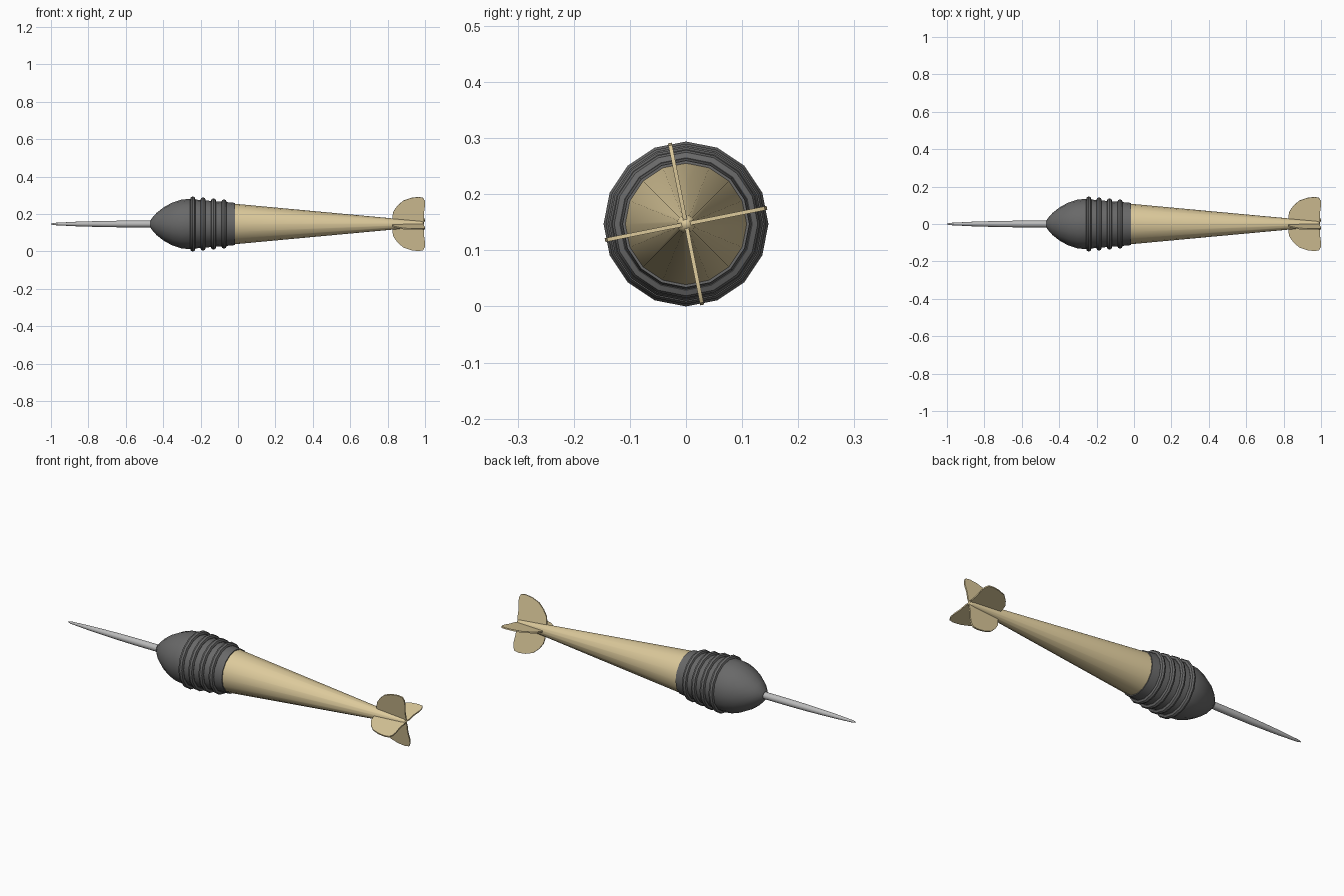
import bpy, bmesh, math
from mathutils import Matrix, Vector

if "Cube" in bpy.data.objects:
    bpy.data.objects.remove(bpy.data.objects["Cube"])

ZC = 0.147
SIDES = 16


def material(name, color):
    m = bpy.data.materials.new(name)
    m.diffuse_color = (*color, 1)
    m.use_nodes = True
    m.node_tree.nodes["Principled BSDF"].inputs["Base Color"].default_value = m.diffuse_color
    return m


wood = material("tan", (0.72, 0.59, 0.33))
fin_mat = material("fin_tan", (0.72, 0.59, 0.33))
dark = material("dark_grey", (0.14, 0.14, 0.14))
steel = material("steel_grey", (0.5, 0.5, 0.5))


def finish(name, bm, mat, angle=40):
    bmesh.ops.recalc_face_normals(bm, faces=bm.faces)
    me = bpy.data.meshes.new(name)
    bm.to_mesh(me)
    bm.free()
    ob = bpy.data.objects.new(name, me)
    bpy.context.collection.objects.link(ob)
    me.materials.append(mat)
    bpy.ops.object.select_all(action='DESELECT')
    ob.select_set(True)
    bpy.context.view_layer.objects.active = ob
    bpy.ops.object.shade_smooth_by_angle(angle=math.radians(angle))
    return ob


def lathe(name, profile, mat, sides=SIDES, closed=False):
    """Revolve (x, radius) points about the long axis."""
    bm = bmesh.new()
    rings = []
    for x, r in profile:
        rings.append([bm.verts.new((x, r * math.sin(a), ZC + r * math.cos(a)))
                      for a in (2 * math.pi * i / sides for i in range(sides))])
    pairs = list(zip(rings, rings[1:]))
    if closed:
        pairs.append((rings[-1], rings[0]))
    for a, b in pairs:
        for i in range(sides):
            j = (i + 1) % sides
            bm.faces.new((a[i], a[j], b[j], b[i]))
    if not closed:
        bm.faces.new(rings[0])
        bm.faces.new(rings[-1])
    return finish(name, bm, mat)


# steel needle
lathe("needle", [(-1, 0.002), (-0.985, 0.006), (-0.87, 0.012), (-0.72, 0.0165),
                 (-0.6, 0.018), (-0.44, 0.018)], steel)

# dark barrel with rounded nose
lathe("barrel", [(-0.467, 0.018), (-0.465, 0.026), (-0.435, 0.06), (-0.395, 0.091),
                 (-0.35, 0.115), (-0.305, 0.13), (-0.262, 0.134), (-0.22, 0.13),
                 (-0.13, 0.122), (-0.05, 0.116), (-0.017, 0.113), (-0.017, 0.1)], dark)

# grip rings
for n, (x, r) in enumerate([(-0.242, 0.147), (-0.187, 0.143), (-0.131, 0.137), (-0.075, 0.132)]):
    t = 0.014
    lathe(f"grip_ring_{n + 1}",
          [(x + t * math.cos(a), r - t + t * math.sin(a))
           for a in (math.pi * k / 4 for k in range(8))], dark, closed=True)

# tapered wooden shaft with rounded tip
lathe("shaft", [(-0.05, 0.111), (-0.015, 0.108), (0.978, 0.016), (0.988, 0.013),
                (0.993, 0.007), (0.995, 0.002)], wood)

# four tail fins
OUTLINE = [(0.825, 0), (0.825, 0.04), (0.831, 0.069), (0.852, 0.099), (0.883, 0.127),
           (0.925, 0.142), (0.965, 0.147), (0.99, 0.143), (0.999, 0.125), (1, 0.1),
           (0.994, 0.06), (0.995, 0.02), (0.99, 0)]
HALF = 0.0035
for k in range(4):
    bm = bmesh.new()
    face = bm.faces.new([bm.verts.new((x, -HALF, r)) for x, r in OUTLINE])
    ext = bmesh.ops.extrude_face_region(bm, geom=[face])
    moved = [v for v in ext["geom"] if isinstance(v, bmesh.types.BMVert)]
    bmesh.ops.translate(bm, verts=moved, vec=Vector((0, 2 * HALF, 0)))
    turn = math.radians(11.3 + 90 * k)
    bmesh.ops.transform(bm, verts=bm.verts,
                        matrix=Matrix.Translation((0, 0, ZC)) @ Matrix.Rotation(turn, 4, 'X'))
    finish(f"tail_fin_{k + 1}", bm, fin_mat, 30)
